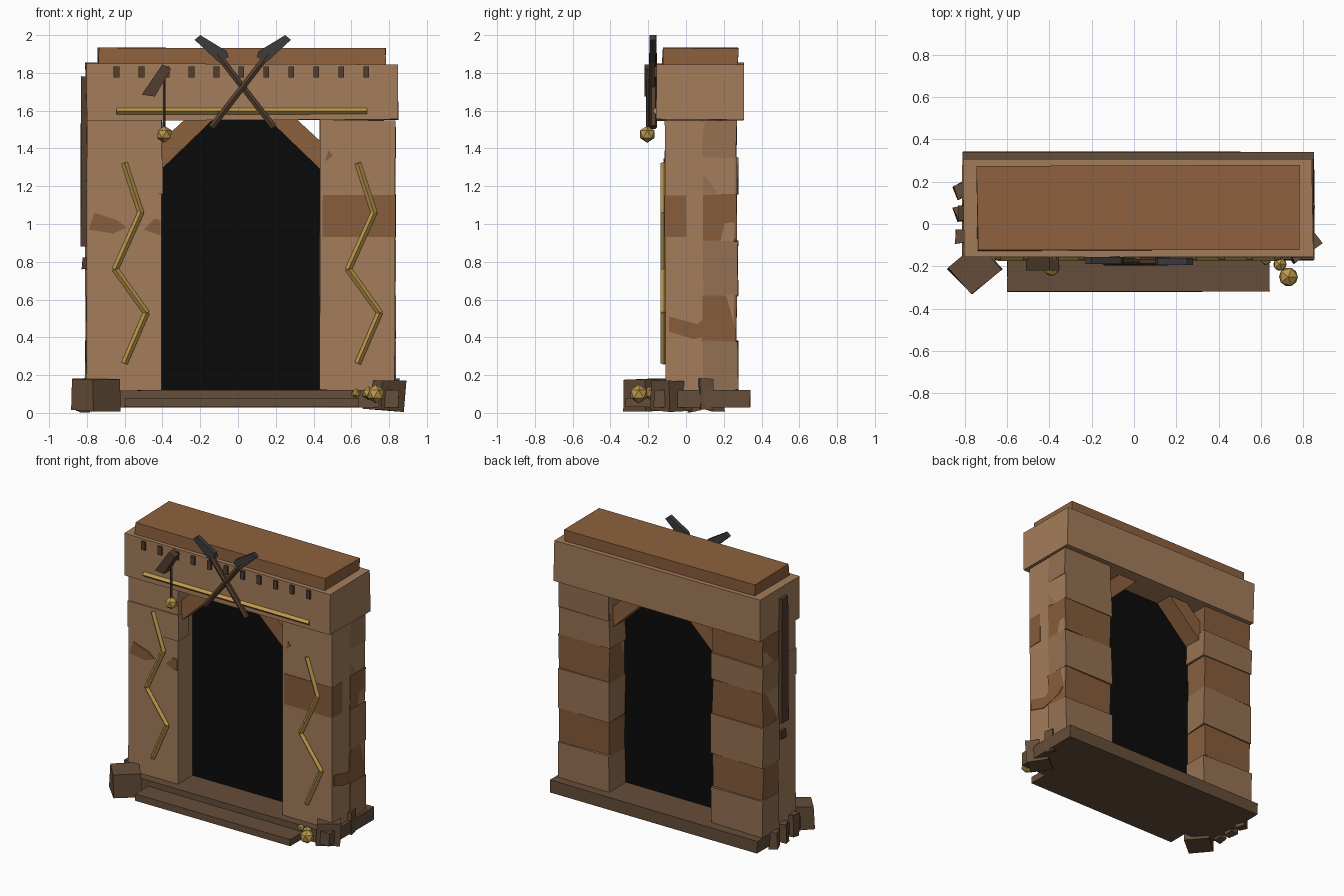
import bpy, bmesh, math, random
from mathutils import Matrix, Vector

if "Cube" in bpy.data.objects:
    bpy.data.objects.remove(bpy.data.objects["Cube"])

random.seed(4)


def mat(name, r, g, b):
    m = bpy.data.materials.new(name)
    m.diffuse_color = (r, g, b, 1)
    m.use_nodes = True
    m.node_tree.nodes["Principled BSDF"].inputs["Base Color"].default_value = m.diffuse_color
    return m


TAN = mat("tan_stone", 0.37, 0.205, 0.105)
TAN2 = mat("dull_stone", 0.30, 0.165, 0.085)
RUST = mat("rust_stone", 0.24, 0.11, 0.045)
CAP = mat("cap_stone", 0.27, 0.12, 0.048)
DARK = mat("dark_wood", 0.085, 0.047, 0.026)
ROCK = mat("rubble", 0.13, 0.075, 0.042)
GOLD = mat("gold", 0.52, 0.32, 0.07)
IRON = mat("iron", 0.045, 0.045, 0.048)
VOID = mat("void", 0.003, 0.003, 0.003)


def finish(bm, name, m):
    bmesh.ops.recalc_face_normals(bm, faces=bm.faces)
    me = bpy.data.meshes.new(name)
    bm.to_mesh(me)
    bm.free()
    me.materials.append(m)
    ob = bpy.data.objects.new(name, me)
    bpy.context.collection.objects.link(ob)
    return ob


def block(name, x, y, z, m, jitter=0.0, rot=(0, 0)):
    """Box from ranges, optionally turned (about z, about y) and with roughened corners."""
    bm = bmesh.new()
    c = Vector((sum(x) / 2, sum(y) / 2, sum(z) / 2))
    turn = Matrix.Rotation(rot[0], 4, 'Z') @ Matrix.Rotation(rot[1], 4, 'Y')
    size = Matrix.Diagonal((x[1] - x[0], y[1] - y[0], z[1] - z[0], 1))
    bmesh.ops.create_cube(bm, size=1, matrix=Matrix.Translation(c) @ turn @ size)
    for v in bm.verts:
        v.co += Vector([random.uniform(-jitter, jitter) for _ in range(3)])
    return finish(bm, name, m)


def prism(name, pts, lo, hi, m, axis='y'):
    """Extrude a 2D outline along y (points are x,z) or x (points are y,z)."""
    bm = bmesh.new()
    if axis == 'y':
        f = bm.faces.new([bm.verts.new((a, lo, b)) for a, b in pts])
        d = Vector((0, hi - lo, 0))
    else:
        f = bm.faces.new([bm.verts.new((lo, a, b)) for a, b in pts])
        d = Vector((hi - lo, 0, 0))
    ext = bmesh.ops.extrude_face_region(bm, geom=[f])
    bmesh.ops.translate(bm, vec=d, verts=[v for v in ext["geom"] if isinstance(v, bmesh.types.BMVert)])
    return finish(bm, name, m)


def rods(name, pts, y, r, m, sides=4):
    """Chain of straight rods through x,z points at depth y."""
    bm = bmesh.new()
    for (x0, z0), (x1, z1) in zip(pts, pts[1:]):
        dx, dz = x1 - x0, z1 - z0
        M = Matrix.Translation(((x0 + x1) / 2, y, (z0 + z1) / 2)) @ Matrix.Rotation(math.atan2(dx, dz), 4, 'Y')
        bmesh.ops.create_cone(bm, cap_ends=True, segments=sides, radius1=r, radius2=r,
                              depth=math.hypot(dx, dz) + r * 0.4, matrix=M)
    return finish(bm, name, m)


def nugget(name, pos, r):
    bm = bmesh.new()
    bmesh.ops.create_icosphere(bm, subdivisions=1, radius=r, matrix=Matrix.Translation(pos))
    return finish(bm, name, GOLD)


# Base slab and front step
block("base_slab", (-0.81, 0.85), (-0.17, 0.34), (0.03, 0.12), ROCK, 0.003)
block("front_step", (-0.60, 0.64), (-0.32, -0.12), (0.03, 0.08), ROCK, 0.002)

# Pillars with slightly proud stone courses on back and inner faces
courses = [0.12, 0.38, 0.62, 0.91, 1.16, 1.35, 1.55]
for side, x0, x1 in (("left", -0.80, -0.405), ("right", 0.435, 0.83)):
    block(side + "_pillar", (x0, x1), (-0.11, 0.255), (0.12, 1.55), TAN, 0.004)
    for i, (a, b) in enumerate(zip(courses, courses[1:])):
        m = RUST if i in (1, 3, 5) and (i != 5 or side == "left") else TAN2
        grow = 0.012 if i % 2 == 0 else 0.004
        if side == "left":
            xr = (x0 - grow * 0.7, x1 + grow)
        else:
            xr = (x0 - grow, x1 + 0.003)
        block(f"{side}_course_{i}", xr, (0.09, 0.262 + grow), (a, b), m, 0.005)
block("left_front_stone", (-0.803, -0.398), (-0.116, 0.0), (1.16, 1.345), TAN, 0.002)
block("right_front_stone", (0.45, 0.834), (-0.115, 0.0), (0.93, 1.15), RUST, 0.003)

# Weathered patches
patches = [[(-0.79, 0.97), (-0.76, 1.06), (-0.64, 1.02), (-0.59, 0.98), (-0.66, 0.95)],
           [(-0.50, 0.97), (-0.44, 1.03), (-0.41, 1.02), (-0.41, 0.94)],
           [(0.46, 1.33), (0.48, 1.39), (0.50, 1.36)]]
for i, p in enumerate(patches):
    prism(f"front_patch_{i}", p, -0.115, -0.10, RUST)
prism("side_patch", [(-0.09, 0.43), (-0.09, 0.51), (0.06, 0.47), (0.13, 0.53), (0.24, 0.47),
                     (0.20, 0.43), (0.04, 0.39)], 0.82, 0.836, RUST, 'x')

# Lintel and cap
block("lintel", (-0.805, 0.845), (-0.155, 0.305), (1.55, 1.85), TAN, 0.005)
block("cap_stone", (-0.74, 0.78), (-0.125, 0.275), (1.84, 1.93), CAP, 0.005)

# Diagonal corner braces and dark doorway
for side, s in (("left", -1), ("right", 1)):
    pts = [(0.015 + s * u, z) for u, z in ((0.43, 1.28), (0.43, 1.43), (0.29, 1.56), (0.14, 1.56))]
    prism(side + "_brace", pts, -0.07, 0.22, CAP)
prism("dark_doorway", [(-0.41, 0.115), (0.44, 0.115), (0.44, 1.29), (0.17, 1.555), (-0.14, 1.555), (-0.41, 1.29)],
      0.06, 0.085, VOID)

# Row of small pegs and gold strip on the lintel
for i in range(11):
    x = -0.643 + i * 0.1322
    block(f"lintel_peg_{i}", (x - 0.015, x + 0.015), (-0.17, -0.14), (1.775, 1.835), DARK)
rods("gold_strip", [(-0.64, 1.598), (0.68, 1.598)], -0.158, 0.017, GOLD)

# Gold zigzags
zig = [(-0.60, 1.32), (-0.515, 1.06), (-0.65, 0.76), (-0.485, 0.53), (-0.60, 0.265)]
rods("left_zigzag", zig, -0.117, 0.017, GOLD)
rods("right_zigzag", [(x + 1.235, z) for x, z in zig], -0.117, 0.017, GOLD)

# Crossed tools
for side, s, y in (("left", 1, -0.172), ("right", -1, -0.177)):
    P = lambda u, z: (0.025 + s * u, z)
    rods(side + "_tool_handle", [P(0.163, 1.515), P(-0.135, 1.90)], y, 0.019, DARK, 6)
    prism(side + "_tool_head", [P(-0.255, 1.975), P(-0.225, 2.0), P(-0.085, 1.915), P(-0.075, 1.885),
                                P(-0.125, 1.855)], y - 0.016, y + 0.016, IRON)

# Hanging lamp: bracket, cord, gold weight
prism("lamp_bracket", [(-0.51, 1.685), (-0.44, 1.675), (-0.355, 1.82), (-0.40, 1.845)], -0.22, -0.15, DARK)
rods("lamp_cord", [(-0.39, 1.50), (-0.39, 1.78)], -0.205, 0.008, DARK, 6)
nugget("lamp_weight", (-0.39, -0.205, 1.475), 0.045)

# Rubble at the corners
block("left_rock", (-0.845, -0.66), (-0.295, -0.125), (0.01, 0.18), ROCK, 0.006, (math.radians(42), 0))
block("right_rock", (0.70, 0.85), (-0.15, 0.0), (0.012, 0.17), ROCK, 0.008, (math.radians(38), 0.08))
block("right_chip", (0.81, 0.85), (0.07, 0.14), (0.02, 0.18), ROCK, 0.006, (0.2, 0))
for i, y in enumerate((-0.09, 0.02, 0.13)):
    block(f"left_chip_{i}", (-0.845, -0.79), (y, y + 0.06), (0.01, 0.17 - 0.02 * i), ROCK, 0.008, (0.25 * i, 0))

# Plank and stub on the left side
block("side_plank", (-0.832, -0.79), (0.015, 0.085), (0.88, 1.78), DARK, 0.003)
block("side_stub", (-0.825, -0.79), (0.03, 0.08), (0.76, 0.82), DARK, 0.003)

# Gold nuggets
for i, (p, r) in enumerate((((0.73, -0.25, 0.10), 0.05), ((0.69, -0.19, 0.105), 0.035), ((0.625, -0.17, 0.105), 0.026))):
    nugget(f"gold_nugget_{i}", p, r)
